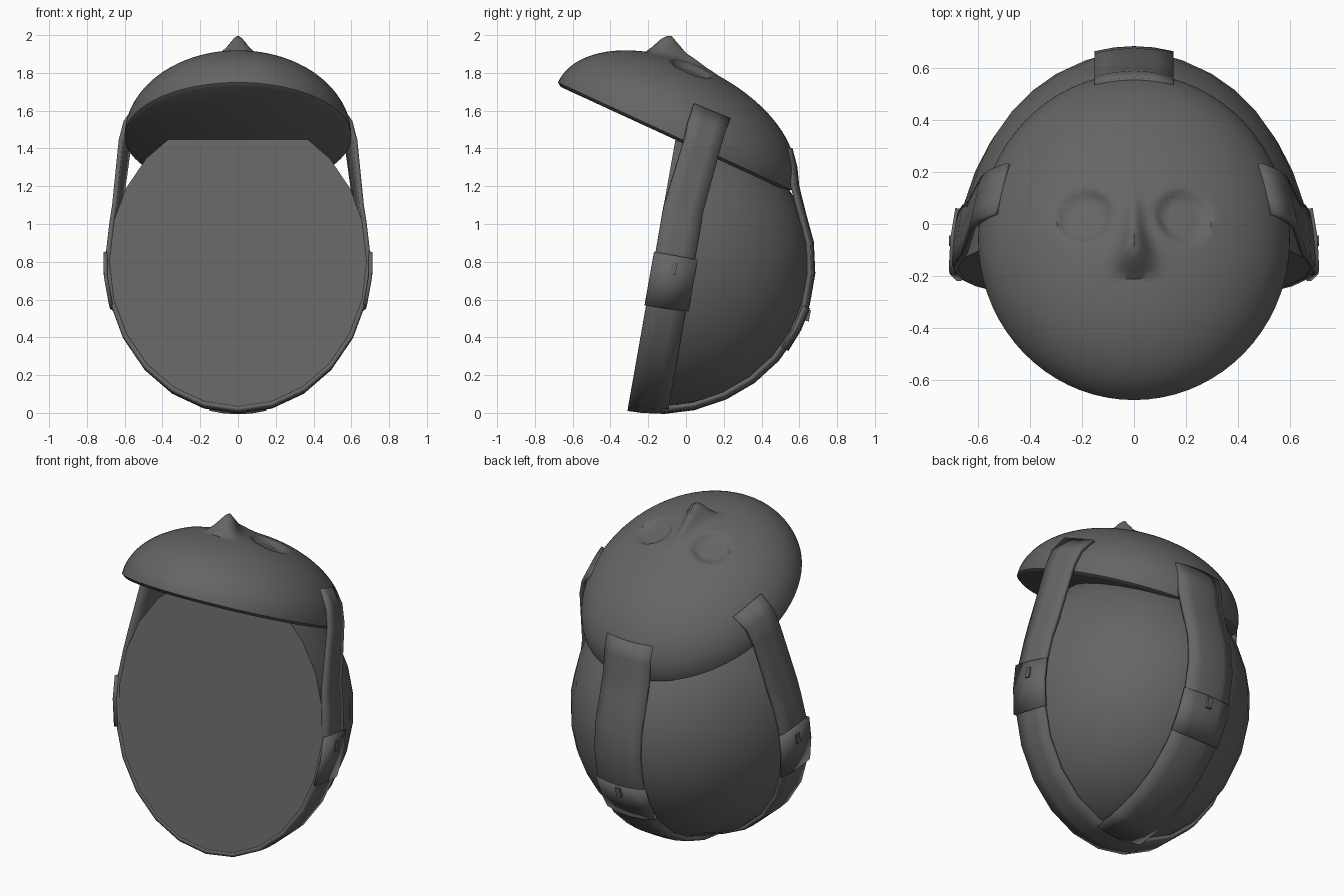
import bpy, bmesh, math
from mathutils import Vector, Matrix

if "Cube" in bpy.data.objects:
    bpy.data.objects.remove(bpy.data.objects["Cube"])

grey = bpy.data.materials.new("dark grey")
grey.use_nodes = True
COL = (0.13, 0.13, 0.13, 1)
grey.diffuse_color = COL
grey.node_tree.nodes["Principled BSDF"].inputs["Base Color"].default_value = COL


def frame(origin, u, n):
    """Tilted local frame: x stays sideways, u runs along the cut, n points out of it."""
    m = Matrix((Vector((1, 0, 0)), Vector(u).normalized(), Vector(n).normalized()))
    return Matrix.Translation(origin) @ m.transposed().to_4x4()


HEAD = frame((0, -0.17, 0.802), (0, 0.174, 0.985), (0, 0.985, -0.174))
MASK = frame((0, -0.06, 1.465), (0, 0.908, -0.418), (0, 0.418, 0.908))
A, B, C = 0.70, 0.80, 0.85          # head half-ellipsoid: sideways, up, back


def finish(name, bm, angle=40):
    bmesh.ops.recalc_face_normals(bm, faces=bm.faces[:])
    me = bpy.data.meshes.new(name)
    bm.to_mesh(me)
    bm.free()
    me.materials.append(grey)
    ob = bpy.data.objects.new(name, me)
    bpy.context.collection.objects.link(ob)
    bpy.ops.object.select_all(action='DESELECT')
    ob.select_set(True)
    bpy.context.view_layer.objects.active = ob
    bpy.ops.object.shade_smooth_by_angle(angle=math.radians(angle))
    return ob


def dome(name, mat, size, segs, rings, relief=None, lip=None):
    """Closed half ellipsoid; relief(x, u) adds height, lip adds a chamfered rim."""
    bm = bmesh.new()
    loops = [(math.cos(t), math.sin(t)) for t in
             (math.pi / 2 * i / rings for i in range(rings))]
    if lip:
        loops.insert(0, lip)
    grid = []
    for r, h in loops:
        row = []
        for j in range(segs):
            a = 2 * math.pi * j / segs
            x, u = size[0] * r * math.cos(a), size[1] * r * math.sin(a)
            n = size[2] * h + (relief(x, u) if relief and h > 0 else 0)
            row.append(bm.verts.new(mat @ Vector((x, u, n))))
        grid.append(row)
    for lo, hi in zip(grid, grid[1:]):
        for j in range(segs):
            k = (j + 1) % segs
            bm.faces.new((lo[j], lo[k], hi[k], hi[j]))
    top = bm.verts.new(mat @ Vector((0, 0, size[2] + (relief(0, 0) if relief else 0))))
    for j in range(segs):
        bm.faces.new((grid[-1][j], grid[-1][(j + 1) % segs], top))
    bm.faces.new(grid[0])
    return finish(name, bm)


def ribbon(name, rows, thick):
    """Thin band through rows of points."""
    bm = bmesh.new()
    grid = [[bm.verts.new(p) for p in row] for row in rows]
    for r0, r1 in zip(grid, grid[1:]):
        for j in range(len(r0) - 1):
            bm.faces.new((r0[j], r0[j + 1], r1[j + 1], r1[j]))
    ob = finish(name, bm)
    mod = ob.modifiers.new("thickness", 'SOLIDIFY')
    mod.thickness, mod.offset = thick, 0
    return ob


def box(name, mat, pos, size):
    bm = bmesh.new()
    bmesh.ops.create_cube(bm, size=1, matrix=mat @ Matrix.Translation(pos) @ Matrix.Diagonal((*size, 1)))
    return finish(name, bm)


# Head block with a flat sloping front
dome("head_block", HEAD, (A * .98, B * .98, C * .98), 24, 10)


# Face mask: nose ridge and shallow round eye sockets
def lerp(points, v):
    if v <= points[0][0]:
        return points[0][1]
    for (a, p), (b, q) in zip(points, points[1:]):
        if v <= b:
            return p + (q - p) * (v - a) / (b - a)
    return points[-1][1]


NOSE = [(-.32, 0), (-.275, .095), (-.24, .112), (-.2, .085), (-.13, .042), (0, .01), (.08, 0)]
NOSE_W = [(-.3, .065), (-.24, .06), (-.12, .035), (.05, .03)]


def face_relief(x, u):
    nose = lerp(NOSE, u) * math.exp(-(x / lerp(NOSE_W, u)) ** 2)
    d = math.hypot(abs(x) - .19, u + .065) / .1
    socket = 0.03 * min(1, max(0, (1.1 - d) / .3))
    return nose - socket


dome("face_mask", MASK, (.60, .68, .39), 72, 44, face_relief, lip=(.965, -.04))


# Side strap: under the chin and up both sides onto the mask
def on_side(deg, d, grow):
    s = math.sqrt(1 - (d / C) ** 2) * grow
    a = math.radians(deg)
    return Vector((A * s * math.cos(a), B * s * math.sin(a), d))


DEPTHS = (0, .07, .14, .21)
half = [[on_side(a, d, .99) for d in DEPTHS] for a in range(-90, 16, 15)]
for front, back in [((.655, .30, 0), (.625, .30, .21)),
                    ((.62, .66, .045), (.58, .64, .24)),
                    ((.595, .76, .05), (.548, .735, .25)),
                    ((.53, .854, .062), (.48, .809, .264))]:
    half.append([Vector(front).lerp(Vector(back), t / 3) for t in range(4)])
mirror = [[Vector((-p.x, p.y, p.z)) for p in row] for row in half[:0:-1]]
ribbon("side_strap", [[HEAD @ p for p in row] for row in mirror + half], .024)


# Back strap: up the middle of the back onto the mask
def on_back(deg, x, grow):
    s = math.sqrt(1 - (x / A) ** 2) * grow
    a = math.radians(deg)
    return HEAD @ Vector((x, B * s * math.sin(a), C * s * math.cos(a)))


WIDTHS = (-.15, -.075, 0, .075, .15)
rows = [[on_back(a, x, .995) for x in WIDTHS] for a in range(-78, 37, 12)]
for y, z in [(.588, 1.2), (.578, 1.3), (.552, 1.40)]:
    rows.append([Vector((x, y - 1.0 * x * x, z)) for x in WIDTHS])
ribbon("back_strap", rows, .024)

# Buckles with small prongs
for side, label in ((1, "left"), (-1, "right")):
    flip = Matrix.Diagonal((side, 1, 1, 1))
    ribbon(label + "_buckle", [[flip @ HEAD @ on_side(a, d, 1.006) for d in (-.008, .11, .225)]
                               for a in (-17, -6, 3.6)], .02)
    box(label + "_prong", flip @ HEAD, (.703, -.02, .11), (.02, .06, .03))
ribbon("back_buckle", [[on_back(a, x, 1.005) for x in (-.16, -.08, 0, .08, .16)]
                       for a in (-25, -16, -7)], .02)
box("back_prong", HEAD, (0, -.14, .853), (.03, .06, .02))
